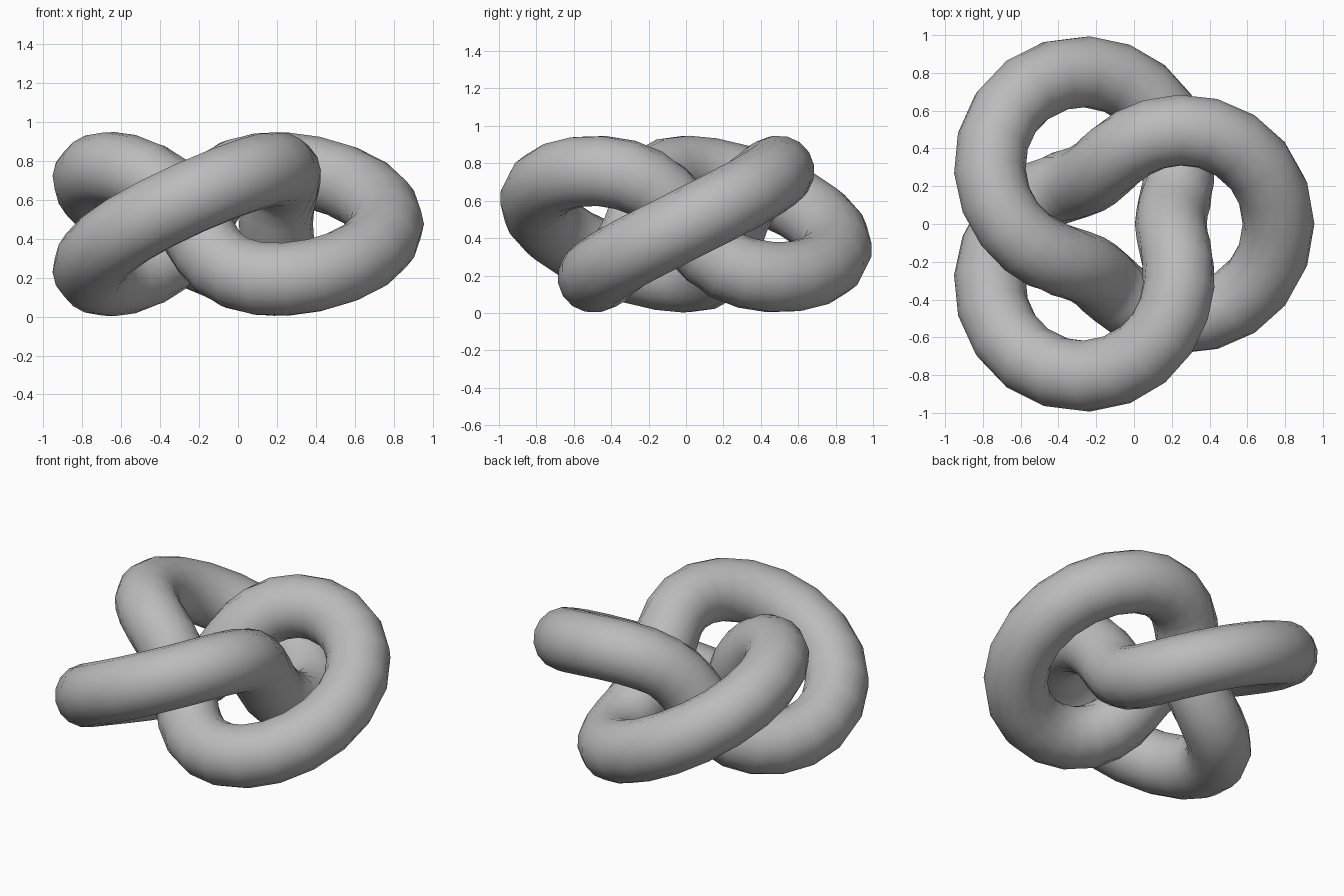
import bpy
import bmesh
from math import sin, cos, tau
from mathutils import Vector

if "Cube" in bpy.data.objects:
    bpy.data.objects.remove(bpy.data.objects["Cube"], do_unlink=True)

RADIUS = 0.57      # mean distance of the path from the knot's axis
TUBE = 0.19        # thickness radius of the tube
STEPS = 64         # rings along the path
SIDES = 16         # points round each ring
CENTRE = Vector((-0.09, 0, 0.475))


def knot_point(u):
    """Trefoil path: two turns round the axis, three round the ring."""
    reach = RADIUS * (1 + 0.5 * cos(1.5 * u))
    return Vector((reach * cos(u), reach * sin(u), 0.5 * RADIUS * sin(1.5 * u)))


# Flat grey paint
grey = bpy.data.materials.new("grey")
grey.use_nodes = True
colour = (0.5, 0.5, 0.5, 1)
grey.diffuse_color = colour
grey.node_tree.nodes["Principled BSDF"].inputs["Base Color"].default_value = colour

# Sweep a circle along the path, turned to face out from the knot's middle
bm = bmesh.new()
rings = []
for i in range(STEPS):
    u = 2 * tau * i / STEPS
    here, ahead = knot_point(u), knot_point(u + 0.01)
    along = ahead - here
    side = along.cross(ahead + here).normalized()
    out = side.cross(along).normalized()
    ring = []
    for j in range(SIDES):
        v = tau * j / SIDES
        offset = side * sin(v) - out * cos(v)
        ring.append(bm.verts.new(CENTRE + here + TUBE * offset))
    rings.append(ring)

# Skin neighbouring rings with triangles
for i in range(STEPS):
    last, ring = rings[i - 1], rings[i]
    for j in range(SIDES):
        a, b, c, d = last[j - 1], ring[j - 1], ring[j], last[j]
        bm.faces.new((a, b, d))
        bm.faces.new((b, c, d))
bmesh.ops.recalc_face_normals(bm, faces=bm.faces)
for face in bm.faces:
    face.smooth = True

mesh = bpy.data.meshes.new("trefoil_knot")
bm.to_mesh(mesh)
bm.free()
mesh.materials.append(grey)
knot = bpy.data.objects.new("trefoil_knot", mesh)
bpy.context.collection.objects.link(knot)
